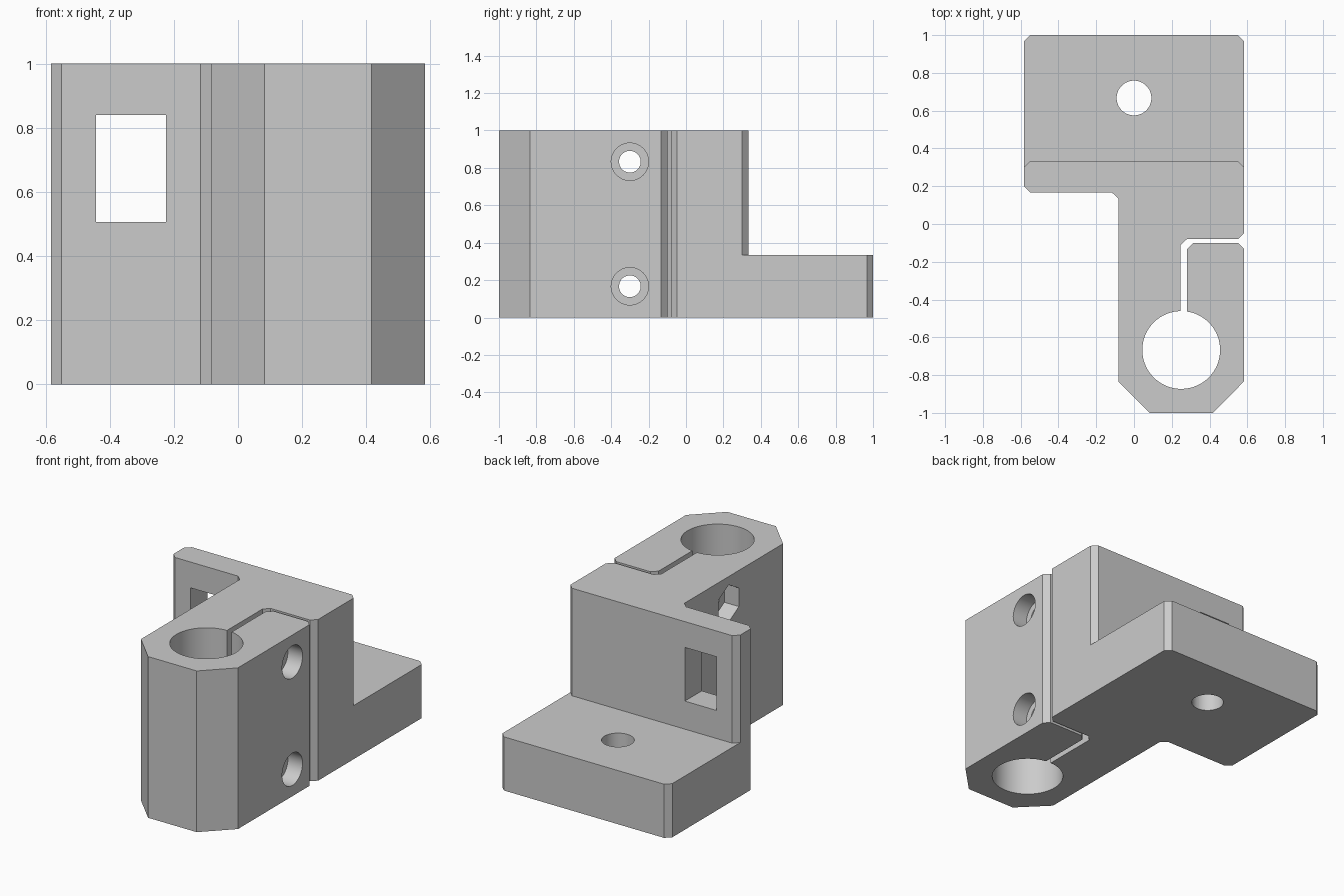
import bpy, bmesh, math
from mathutils import Matrix

if "Cube" in bpy.data.objects:
    bpy.data.objects.remove(bpy.data.objects["Cube"])

grey = bpy.data.materials.new("plain grey")
grey.diffuse_color = (0.6, 0.6, 0.6, 1)
grey.use_nodes = True
grey.node_tree.nodes["Principled BSDF"].inputs["Base Color"].default_value = grey.diffuse_color


def prism(name, outline, z0, z1):
    """Extrude a plan outline from z0 to z1."""
    bm = bmesh.new()
    base = bm.faces.new([bm.verts.new((x, y, z0)) for x, y in outline])
    top = bmesh.ops.extrude_face_region(bm, geom=[base])["geom"]
    for v in top:
        if isinstance(v, bmesh.types.BMVert):
            v.co.z = z1
    bmesh.ops.recalc_face_normals(bm, faces=bm.faces[:])
    mesh = bpy.data.meshes.new(name)
    bm.to_mesh(mesh)
    bm.free()
    ob = bpy.data.objects.new(name, mesh)
    bpy.context.collection.objects.link(ob)
    return ob


def circle(r, n, cx=0, cy=0):
    return [(cx + r * math.cos(2 * math.pi * i / n),
             cy + r * math.sin(2 * math.pi * i / n)) for i in range(n)]


def side_cutter(name, r, n, x0, x1, y, z):
    """Round or hexagonal cutter lying along x."""
    ob = prism(name, circle(r, n), x0, x1)
    turn = Matrix(((0, 0, 1, 0), (0, 1, 0, y), (-1, 0, 0, z), (0, 0, 0, 1)))
    ob.data.transform(turn)
    return ob


# Plan outline: mounting foot, upright flange, clamp arm with split bore
W, C = 0.583, 0.033
BX, BY, BR = 0.25, -0.667, 0.206
S0, S1 = 0.247, 0.281           # slot sides
a0 = math.acos((S1 - BX) / BR)  # bore arc from the right slot side round to the left
a1 = math.acos((S0 - BX) / BR)
N = 64
arc = [(BX + BR * math.cos(a), BY + BR * math.sin(a))
       for a in (a0 - (2 * math.pi - (a1 - a0)) * i / N for i in range(N + 1))]
outline = [
    (-W + C, 1), (-W, 1 - C), (-W, 0.2), (-W + C, 0.167),
    (-0.117, 0.167), (-0.083, 0.135),
    (-0.083, -0.833), (0.083, -1), (0.417, -1), (W, -0.833),
    (W, -0.133), (W - C, -0.1), (S1 + C, -0.1), (S1, -0.133),
] + arc + [
    (S0, -0.113), (S0 + C, -0.08), (W - C, -0.08), (W, -0.047),
    (W, 1 - C), (W - C, 1),
]
bracket = prism("clamp_bracket", outline, 0, 1)

# Step above the foot, with chamfered flange corners
step = prism("step_cutter", [(-0.7, 0.183), (-W + C, 0.333), (W - C, 0.333),
                             (0.7, 0.183), (0.7, 1.2), (-0.7, 1.2)], 0.333, 1.2)
# Mounting hole through the foot
mount = prism("mount_hole_cutter", circle(0.092, 48, 0, 0.667), -0.1, 0.6)
# Window through the flange
window = prism("window_cutter", [(-0.443, 0.05), (-0.225, 0.05),
                                 (-0.225, 0.45), (-0.443, 0.45)], 0.507, 0.84)
cutters = [step, mount, window]

# Clamp screws: through hole, counterbore on the right, nut pocket on the left
for z in (0.167, 0.833):
    cutters.append(side_cutter("screw_cutter", 0.058, 40, -0.3, 0.7, -0.3, z))
    cutters.append(side_cutter("counterbore_cutter", 0.1, 48, 0.483, 0.7, -0.3, z))
    cutters.append(side_cutter("nut_cutter", 0.115, 6, -0.3, 0.017, -0.3, z))

bpy.context.view_layer.objects.active = bracket
bracket.select_set(True)
for c in cutters:
    c.hide_render = True
    m = bracket.modifiers.new(c.name, "BOOLEAN")
    m.operation, m.solver, m.object = "DIFFERENCE", "EXACT", c
    bpy.ops.object.modifier_apply(modifier=m.name)
for c in cutters:
    bpy.data.objects.remove(c)

bracket.data.materials.clear()
bracket.data.materials.append(grey)
for p in bracket.data.polygons:
    p.material_index = 0
bpy.ops.object.shade_smooth_by_angle(angle=math.radians(20))
